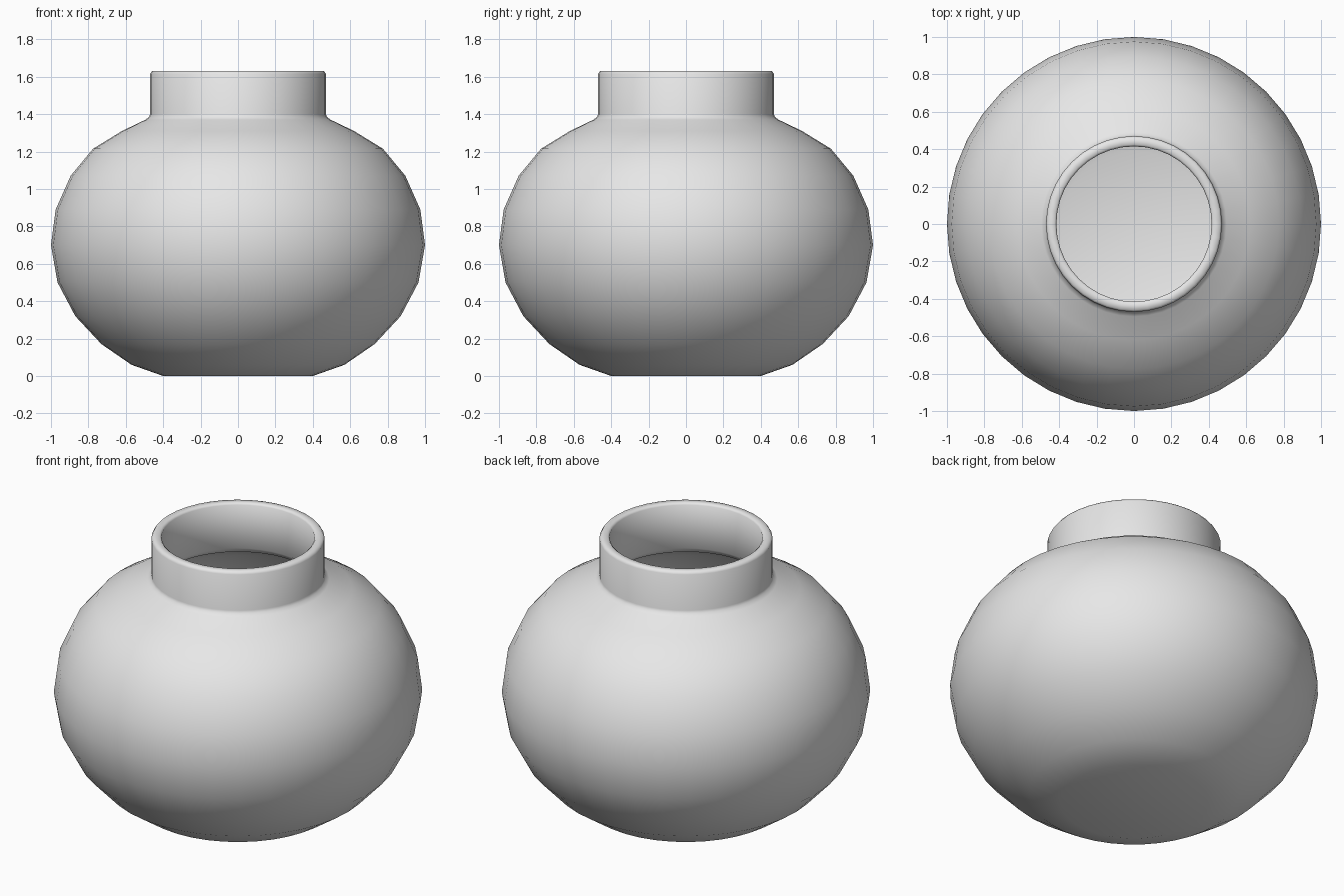
import bpy, bmesh, math

if "Cube" in bpy.data.objects:
    bpy.data.objects.remove(bpy.data.objects["Cube"])

SEG = 40

# single flat grey
grey = bpy.data.materials.new("light_grey")
grey.diffuse_color = (0.8, 0.8, 0.8, 1)
grey.use_nodes = True
grey.node_tree.nodes["Principled BSDF"].inputs["Base Color"].default_value = grey.diffuse_color

# (radius, height): up the outside, over the rim, down the inside
profile = [
    (0.40, 0.0), (0.57, 0.06), (0.73, 0.17), (0.87, 0.32), (0.965, 0.50),
    (1.0, 0.70), (0.975, 0.89), (0.895, 1.07), (0.775, 1.215), (0.62, 1.31),
    (0.495, 1.37), (0.475, 1.385), (0.47, 1.40), (0.47, 1.615), (0.46, 1.63),
    (0.425, 1.63), (0.415, 1.62),
    (0.415, 1.36), (0.445, 1.325), (0.59, 1.255), (0.735, 1.17), (0.84, 1.04),
    (0.918, 0.88), (0.94, 0.70), (0.908, 0.52), (0.82, 0.355), (0.69, 0.215),
    (0.545, 0.115), (0.39, 0.06),
]

bm = bmesh.new()
rings = []
for r, z in profile:
    rings.append([bm.verts.new((r * math.cos(2 * math.pi * i / SEG),
                                r * math.sin(2 * math.pi * i / SEG), z))
                  for i in range(SEG)])

# walls
for a, b in zip(rings, rings[1:]):
    for i in range(SEG):
        j = (i + 1) % SEG
        bm.faces.new((a[i], a[j], b[j], b[i]))

# base underside and inner floor as fans
for ring, z in ((rings[0], 0.0), (rings[-1], 0.06)):
    c = bm.verts.new((0, 0, z))
    for i in range(SEG):
        bm.faces.new((c, ring[i], ring[(i + 1) % SEG]))

bmesh.ops.recalc_face_normals(bm, faces=bm.faces)
mesh = bpy.data.meshes.new("round_pot")
bm.to_mesh(mesh)
bm.free()
mesh.materials.append(grey)
pot = bpy.data.objects.new("round_pot", mesh)
bpy.context.collection.objects.link(pot)

# smooth shading
bpy.context.view_layer.objects.active = pot
pot.select_set(True)
bpy.ops.object.shade_smooth_by_angle(angle=math.radians(60))
